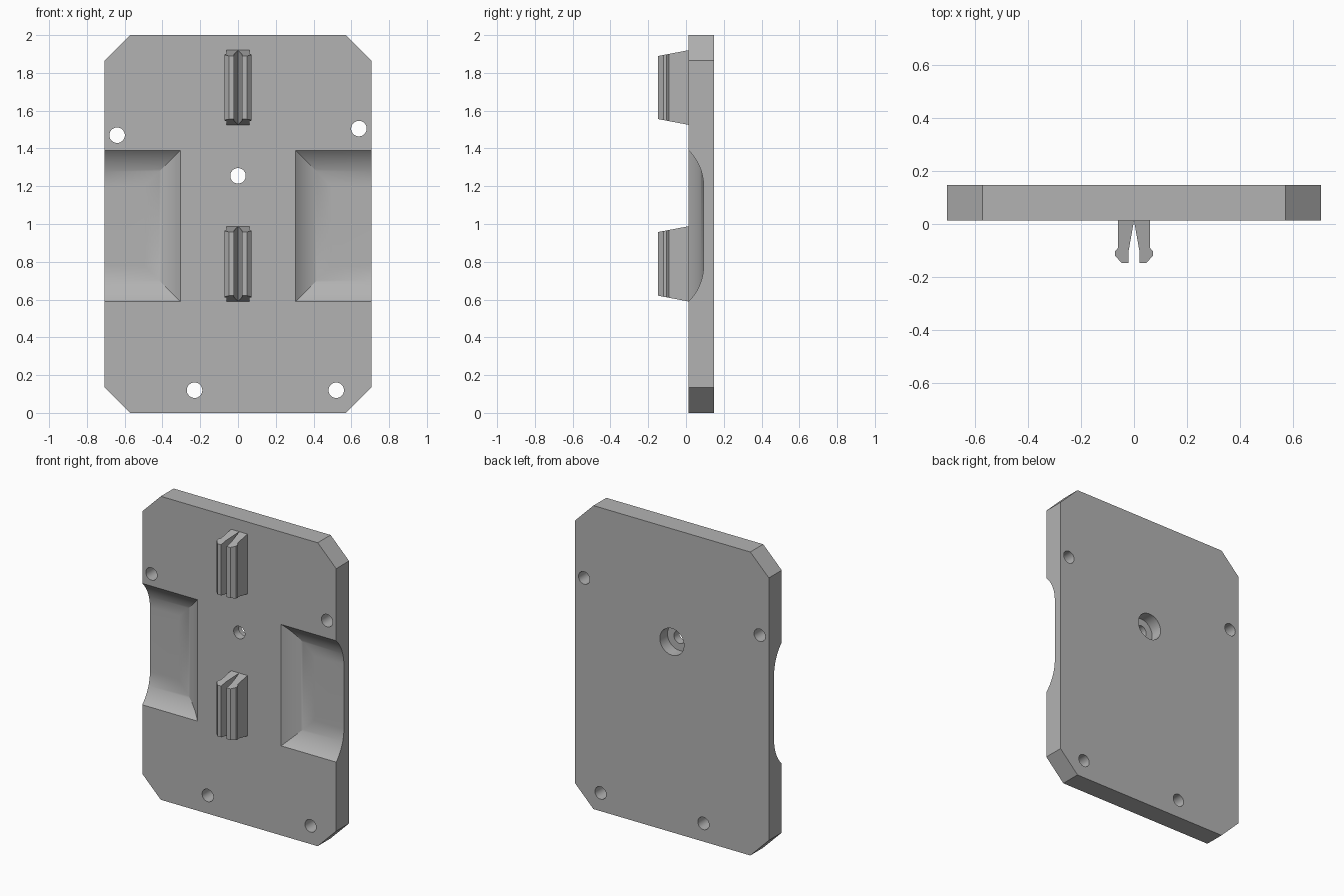
import bpy, bmesh, math

cube = bpy.data.objects.get("Cube")
if cube:
    bpy.data.objects.remove(cube, do_unlink=True)

FRONT, BACK = 0.013, 0.147
HALF_W, HEIGHT, CHAMFER = 0.707, 2.0, 0.135

grey = bpy.data.materials.new("plain grey")
grey.use_nodes = True
colour = (0.45, 0.45, 0.45, 1)
grey.diffuse_color = colour
grey.node_tree.nodes["Principled BSDF"].inputs["Base Color"].default_value = colour


def loft(name, loops):
    """Closed solid through matching loops of points, capped at both ends."""
    bm = bmesh.new()
    rings = [[bm.verts.new(p) for p in loop] for loop in loops]
    n = len(rings[0])
    for a, b in zip(rings, rings[1:]):
        for i in range(n):
            j = (i + 1) % n
            bm.faces.new((a[i], a[j], b[j], b[i]))
    bm.faces.new(rings[0])
    bm.faces.new(rings[-1])
    bmesh.ops.recalc_face_normals(bm, faces=bm.faces)
    mesh = bpy.data.meshes.new(name)
    bm.to_mesh(mesh)
    bm.free()
    obj = bpy.data.objects.new(name, mesh)
    bpy.context.collection.objects.link(obj)
    mesh.materials.append(grey)
    return obj


def activate(obj):
    bpy.ops.object.select_all(action="DESELECT")
    obj.select_set(True)
    bpy.context.view_layer.objects.active = obj


def cut(target, cutter):
    cutter.hide_render = True
    mod = target.modifiers.new("cut", "BOOLEAN")
    mod.operation = "DIFFERENCE"
    mod.solver = "EXACT"
    mod.object = cutter
    activate(target)
    bpy.ops.object.modifier_apply(modifier=mod.name)
    bpy.data.objects.remove(cutter, do_unlink=True)


def drill(target, x, z, radius, y0, y1):
    turns = [math.tau * i / 40 for i in range(40)]
    cut(target, loft("drill", [[(x + radius * math.cos(t), y, z + radius * math.sin(t))
                                for t in turns] for y in (y0, y1)]))


# Plate with clipped corners
w, c = HALF_W, CHAMFER
outline = [(-w, c), (c - w, 0), (w - c, 0), (w, c),
           (w, HEIGHT - c), (w - c, HEIGHT), (c - w, HEIGHT), (-w, HEIGHT - c)]
plate = loft("plate", [[(x, y, z) for x, z in outline] for y in (FRONT, BACK)])

# Finger scoops: arc-walled pockets open to each side edge
RUN, DEPTH = 0.19, 0.08
radius = (RUN ** 2 + DEPTH ** 2) / (2 * DEPTH)
sweep = math.asin(RUN / radius)
steps = [(0, -0.05)]
for i in range(17):
    a = sweep * (1 - i / 16)
    steps.append((RUN - radius * math.sin(a), DEPTH - radius * (1 - math.cos(a))))
for side in (-1, 1):
    cut(plate, loft("scoop", [
        [(side * x, FRONT + d, z) for x, z in
         ((0.305 + s, 0.59 + s), (0.9, 0.59 + s), (0.9, 1.39 - s), (0.305 + s, 1.39 - s))]
        for s, d in steps]))

# Screw holes, the middle one counterbored from the back
for x, z in ((-0.64, 1.47), (0.64, 1.505), (0, 1.255), (-0.23, 0.12), (0.52, 0.12)):
    drill(plate, x, z, 0.041, -0.1, 0.3)
drill(plate, 0, 1.255, 0.088, BACK - 0.08, 0.3)

activate(plate)
bpy.ops.object.shade_smooth_by_angle(angle=math.radians(25))

# Split snap clips with barbed tips and tapered ends
prong = [(0, FRONT), (0.06, FRONT), (0.06, -0.09), (0.071, -0.102),
         (0.071, -0.12), (0.047, -0.147), (0.02, -0.147), (0.02, -0.1)]
for place, low, high in (("lower", 0.59, 0.988), ("upper", 1.525, 1.92)):
    for label, side in (("right", -1), ("left", 1)):
        loft(f"{place}_clip_{label}_prong", [
            [(side * x, y, z + inward * 0.19 * (FRONT - y)) for x, y in prong]
            for z, inward in ((low, 1), (high, -1))])
